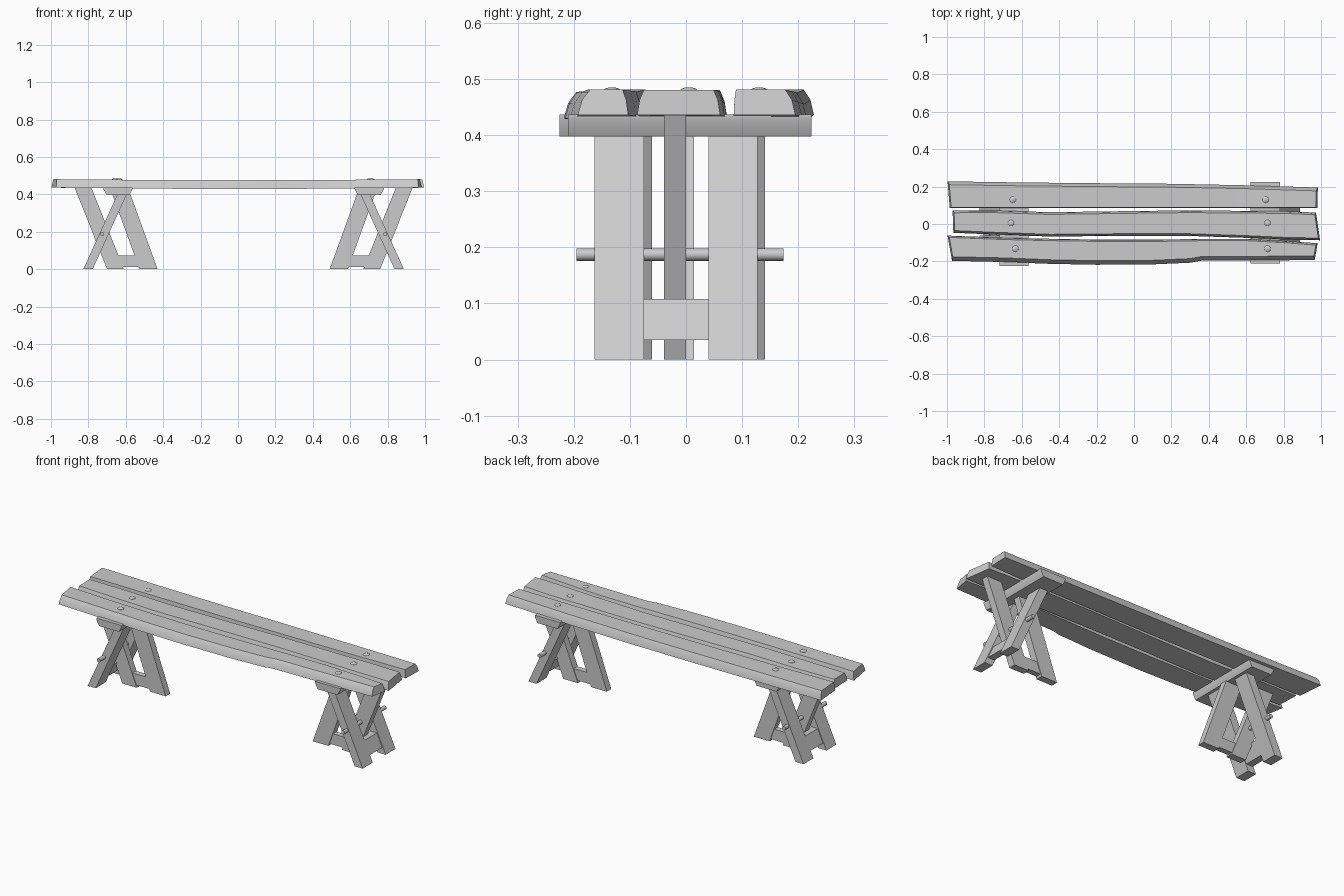
import bpy, bmesh, math
from mathutils import Vector

if "Cube" in bpy.data.objects:
    bpy.data.objects.remove(bpy.data.objects["Cube"])


def finish(name, bm, angle=35):
    bmesh.ops.recalc_face_normals(bm, faces=bm.faces)
    me = bpy.data.meshes.new(name)
    bm.to_mesh(me)
    bm.free()
    ob = bpy.data.objects.new(name, me)
    bpy.context.collection.objects.link(ob)
    bpy.ops.object.select_all(action='DESELECT')
    ob.select_set(True)
    bpy.context.view_layer.objects.active = ob
    bpy.ops.object.shade_smooth_by_angle(angle=math.radians(angle))
    return ob


def loft(name, rings):
    """Skin a list of equal-length point rings and cap both ends."""
    bm = bmesh.new()
    vs = [[bm.verts.new(p) for p in r] for r in rings]
    n = len(vs[0])
    for a, b in zip(vs, vs[1:]):
        for i in range(n):
            j = (i + 1) % n
            bm.faces.new((a[i], a[j], b[j], b[i]))
    bm.faces.new(vs[0])
    bm.faces.new(vs[-1])
    return finish(name, bm)


def extrude_xz(name, profile, y0, y1):
    """Extrude an x-z outline between two y positions."""
    return loft(name, [[(x, y, z) for x, z in profile] for y in (y0, y1)])


# Seat planks with wavy live edges
def plank(name, stations, skew_l, skew_r, front_in, back_in):
    rings = []
    last = len(stations) - 1
    for i, (x, f, b) in enumerate(stations):
        sag = 0.007 * (1 - x * x)
        z0, z1 = 0.436 - sag, 0.481 - sag * 0.7
        skew = skew_l if i == 0 else skew_r if i == last else 0
        tilt = 0.008 if i == 0 else -0.008 if i == last else 0
        sec = [(f, z0), (f + front_in * 0.35, z0 + 0.027), (f + front_in, z1),
               (b - back_in, z1), (b - back_in * 0.35, z0 + 0.027), (b, z0)]
        rings.append([(x + skew * (b - y) / (b - f) + tilt * (z - z0) / 0.045, y, z)
                      for y, z in sec])
    loft(name, rings)


plank("back_plank", [(-0.997, 0.085, 0.228), (-0.6, 0.085, 0.222), (-0.2, 0.085, 0.218),
                     (0.2, 0.085, 0.215), (0.6, 0.085, 0.207), (0.983, 0.085, 0.195)],
      0.012, -0.003, 0.004, 0.018)
plank("middle_plank", [(-0.97, -0.047, 0.072), (-0.75, -0.056, 0.073), (-0.45, -0.067, 0.063),
                       (-0.1, -0.064, 0.068), (0.3, -0.064, 0.073), (0.6, -0.074, 0.07),
                       (0.8, -0.083, 0.069), (0.973, -0.087, 0.061)],
      0.004, 0.022, 0.012, 0.012)
plank("front_plank", [(-0.997, -0.197, -0.062), (-0.7, -0.203, -0.073), (-0.45, -0.213, -0.079),
                      (-0.2, -0.218, -0.083), (0.1, -0.216, -0.083), (0.3, -0.207, -0.081),
                      (0.36, -0.196, -0.079), (0.6, -0.195, -0.079), (0.8, -0.194, -0.09),
                      (0.982, -0.193, -0.103)],
      0.024, -0.016, 0.022, 0.01)


# Domed bolt heads
for i, (x, y) in enumerate([(-0.648, 0.13), (-0.658, 0.005), (-0.634, -0.132),
                            (0.704, 0.13), (0.714, 0.005), (0.714, -0.132)]):
    prof = [(0.017, 0.465), (0.017, 0.479), (0.012, 0.483), (0.005, 0.485)]
    loft(f"bolt_{i + 1}", [[(x + r * math.cos(k * math.pi / 6), y + r * math.sin(k * math.pi / 6), z)
                            for k in range(12)] for r, z in prof])


# Trestles: the right one is the left one flipped and shifted
def trestle(side, flip, dy, cleat_y):
    def slab(part, profile, y0, y1):
        extrude_xz(f"{side}_{part}", [(0.06 - x if flip else x, z) for x, z in profile],
                   y0 + dy, y1 + dy)

    def outer_x(z):
        return -0.802 + 0.182 * z / 0.397

    # cleat under the seat
    slab("cleat", [(-0.72, 0.437), (-0.72, 0.428), (-0.703, 0.397), (-0.58, 0.397),
                   (-0.564, 0.428), (-0.564, 0.437)], cleat_y[0] - dy, cleat_y[1] - dy)
    # pair of outer legs
    for tag, y0, y1 in (("front", -0.163, -0.075), ("back", 0.04, 0.127)):
        slab(f"outer_leg_{tag}", [(-0.827, 0), (-0.777, 0), (-0.595, 0.4), (-0.645, 0.4)], y0, y1)
    # rung between the outer legs
    slab("rung", [(outer_x(z) + s, z) for z, s in
                  ((0.035, -0.02), (0.035, 0.02), (0.108, 0.02), (0.108, -0.02))], -0.076, 0.041)
    # crossing brace leg and inner leg
    slab("brace_leg", [(-0.70, 0), (-0.61, 0), (-0.785, 0.439), (-0.875, 0.439)], -0.039, 0.0)
    slab("inner_leg", [(-0.527, 0), (-0.43, 0), (-0.575, 0.4), (-0.672, 0.4)], -0.039, 0.0)
    # stretcher joining brace and inner leg
    slab("stretcher", [(-0.65, 0.012), (-0.50, 0.012), (-0.51, 0.073), (-0.66, 0.073)], -0.035, -0.004)
    # dowel through the crossing
    ring = [(-0.727 + 0.011 * math.cos(k * math.pi / 6), 0.187 + 0.011 * math.sin(k * math.pi / 6))
            for k in range(12)]
    slab("dowel", ring, -0.195 - dy, 0.174 - dy)


trestle("left", False, 0.014, (-0.225, 0.203))
trestle("right", True, 0.0, (-0.21, 0.224))
